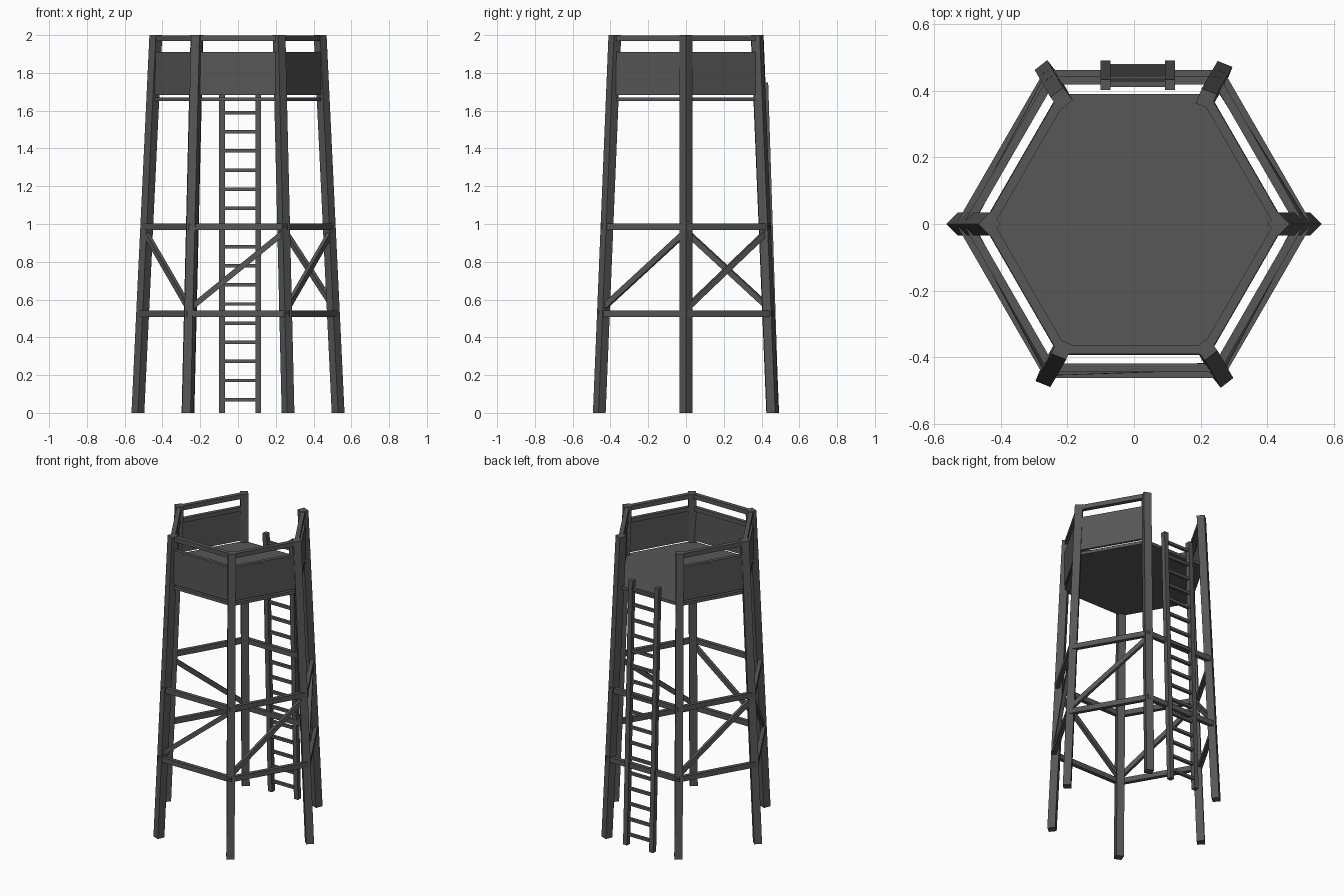
import bpy, bmesh, math
from mathutils import Vector

if "Cube" in bpy.data.objects:
    bpy.data.objects.remove(bpy.data.objects["Cube"])

mat = bpy.data.materials.new("dark grey timber")
mat.diffuse_color = (0.095, 0.095, 0.095, 1)
mat.use_nodes = True
mat.node_tree.nodes["Principled BSDF"].inputs["Base Color"].default_value = mat.diffuse_color


def finish(name, bm):
    bmesh.ops.recalc_face_normals(bm, faces=bm.faces)
    me = bpy.data.meshes.new(name)
    bm.to_mesh(me)
    bm.free()
    me.materials.append(mat)
    ob = bpy.data.objects.new(name, me)
    bpy.context.collection.objects.link(ob)
    return ob


def loft(name, low, high):
    """Closed prism between two matching loops."""
    bm = bmesh.new()
    a = [bm.verts.new(p) for p in low]
    b = [bm.verts.new(p) for p in high]
    n = len(a)
    bm.faces.new(a)
    bm.faces.new(b)
    for i in range(n):
        j = (i + 1) % n
        bm.faces.new((a[i], a[j], b[j], b[i]))
    return finish(name, bm)


def beam(name, a, b, thick, height, out):
    """Box from a to b; thick is measured along the outward direction."""
    a, b = Vector(a), Vector(b)
    d = (b - a).normalized()
    o = Vector(out)
    o = (o - d * o.dot(d)).normalized()
    u = d.cross(o)
    ring = [o * thick / 2 * s + u * height / 2 * t
            for s, t in ((-1, -1), (1, -1), (1, 1), (-1, 1))]
    return loft(name, [a + r for r in ring], [b + r for r in ring])


def radius(z):
    return 0.53 - 0.0475 * z


def corner(i, z, extra=0.0):
    t = math.radians(60 * i)
    r = radius(z) + extra
    return Vector((r * math.cos(t), r * math.sin(t), z))


def outward(i):
    t = math.radians(60 * i + 30)
    return Vector((math.cos(t), math.sin(t), 0))


# six leaning legs, cut level at both ends
for i in range(6):
    turn = math.radians(60 * i + (0 if i % 3 == 0 else 45 + 8))
    sq = [Vector((math.cos(turn + k * math.pi / 2), math.sin(turn + k * math.pi / 2), 0)) * 0.034
          for k in range(4)]
    loft(f"leg_{i + 1}", [corner(i, 0) + s for s in sq], [corner(i, 2) + s for s in sq])

BACK = 1
for i in range(6):
    o = outward(i)
    # two bracing rings around the legs
    for label, z in (("lower", 0.525), ("upper", 0.985)):
        beam(f"{label}_ring_{i + 1}", corner(i, z, 0.016), corner(i + 1, z, 0.016), 0.025, 0.034, o)
    if i == BACK:
        continue
    # diagonal brace, mirrored on the left side
    lo, hi = (i + 1, i) if i == 3 else (i, i + 1)
    beam(f"diagonal_brace_{i + 1}", corner(lo, 0.55, 0.01), corner(hi, 0.96, 0.01), 0.022, 0.03, o)
    # parapet board, its top trim and the handrail
    beam(f"parapet_board_{i + 1}", corner(i, 1.79), corner(i + 1, 1.79), 0.016, 0.215, o)
    beam(f"parapet_trim_{i + 1}", corner(i, 1.897), corner(i + 1, 1.897), 0.024, 0.028, o)
    beam(f"handrail_{i + 1}", corner(i, 1.983), corner(i + 1, 1.983), 0.028, 0.03, o)

# hexagonal platform
loft("platform_floor", [corner(i, 1.65) for i in range(6)],
     [corner(i, 1.67) for i in range(6)])


# ladder at the back
def ladder_y(z):
    return 0.475 - 0.032 * z


for side, x in (("left", -0.085), ("right", 0.108)):
    ring = [Vector((x + sx * 0.015, sy * 0.016, 0))
            for sx, sy in ((-1, -1), (1, -1), (1, 1), (-1, 1))]
    loft(f"ladder_{side}_rail", [r + Vector((0, ladder_y(0), 0)) for r in ring],
         [r + Vector((0, ladder_y(1.75), 1.75)) for r in ring])
for k in range(17):
    z = 0.07 + k * 0.1013
    beam(f"ladder_rung_{k + 1}", (-0.085, ladder_y(z), z), (0.108, ladder_y(z), z), 0.018, 0.018, (0, 1, 0))
